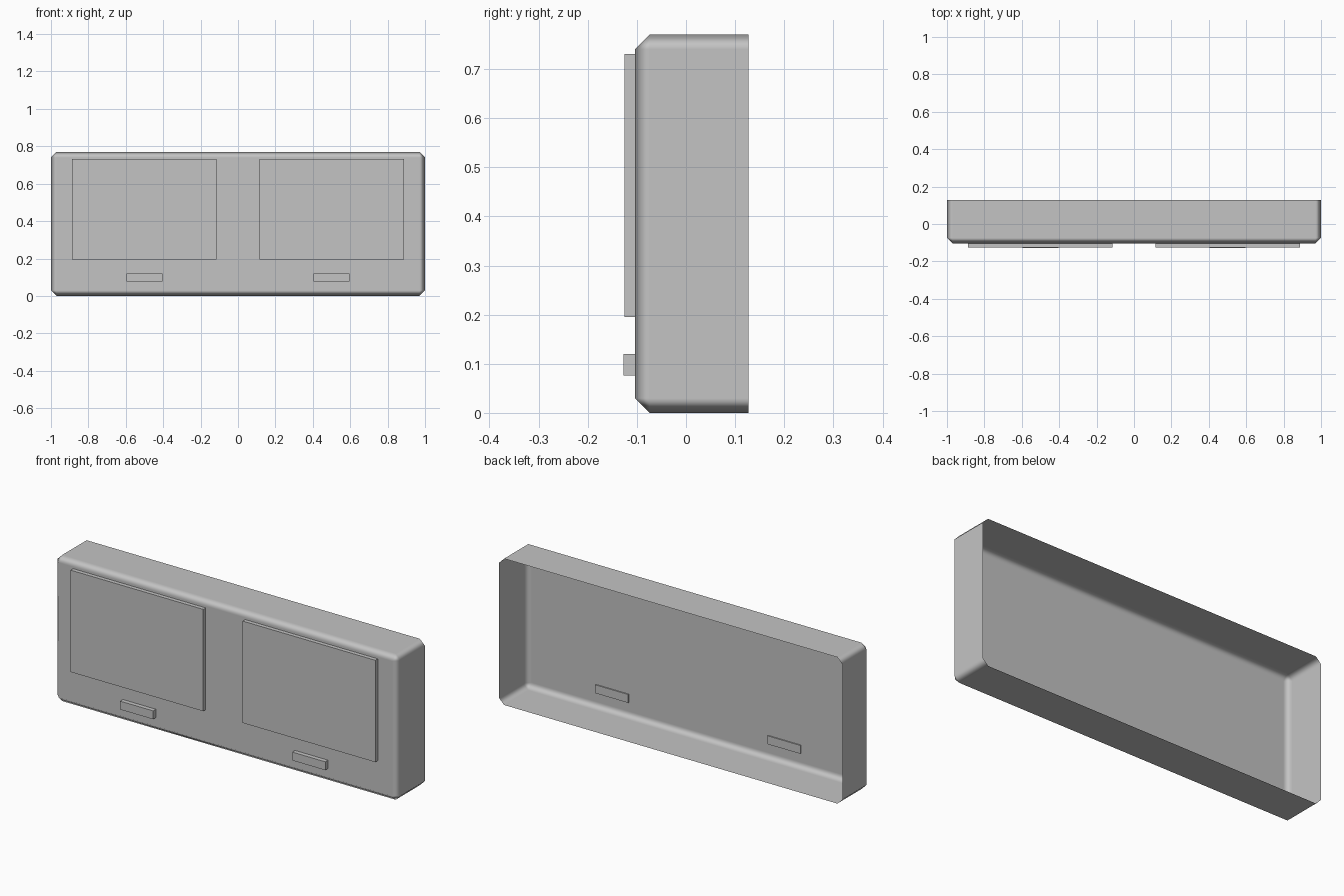
import bpy, bmesh

if "Cube" in bpy.data.objects:
    bpy.data.objects.remove(bpy.data.objects["Cube"])

grey = bpy.data.materials.new("plain grey")
grey.diffuse_color = (0.55, 0.55, 0.55, 1)
grey.use_nodes = True
grey.node_tree.nodes["Principled BSDF"].inputs["Base Color"].default_value = grey.diffuse_color

W, H, C = 1.0, 0.77, 0.03            # half width, height, chamfer
BACK, FRONT = 0.127, -0.104


def add_object(name, bm):
    bmesh.ops.recalc_face_normals(bm, faces=bm.faces)
    mesh = bpy.data.meshes.new(name)
    bm.to_mesh(mesh)
    bm.free()
    mesh.materials.append(grey)
    ob = bpy.data.objects.new(name, mesh)
    bpy.context.collection.objects.link(ob)
    return ob


def box(name, x0, x1, y0, y1, z0, z1):
    bm = bmesh.new()
    bmesh.ops.create_cube(bm, size=1)
    for v in bm.verts:
        v.co.x = x1 if v.co.x > 0 else x0
        v.co.y = y1 if v.co.y > 0 else y0
        v.co.z = z1 if v.co.z > 0 else z0
    return add_object(name, bm)


# Thin shell, open at the back, with chamfered front and corner edges
bm = bmesh.new()
octagon = [(-W + C, 0), (W - C, 0), (W, C), (W, H - C),
           (W - C, H), (-W + C, H), (-W, H - C), (-W, C)]
rect = [(-W + C, C), (W - C, C), (W - C, H - C), (-W + C, H - C)]
back = [bm.verts.new((x, BACK, z)) for x, z in octagon]
mid = [bm.verts.new((x, FRONT + C, z)) for x, z in octagon]
face = [bm.verts.new((x, FRONT, z)) for x, z in rect]
front_face = bm.faces.new(face)
for i in range(8):
    j = (i + 1) % 8
    bm.faces.new((back[i], back[j], mid[j], mid[i]))
for k in range(4):
    n = (k + 1) % 4
    bm.faces.new((mid[2 * k], mid[2 * k + 1], face[n], face[k]))
    bm.faces.new((mid[2 * k + 1], mid[(2 * k + 2) % 8], face[n]))
shell = add_object("cabinet_shell", bm)
# make sure the front face points to -y
if min(p.normal.y for p in shell.data.polygons) > -0.9:
    shell.data.flip_normals()
# soft shading over the chamfers, flat large faces
for p in shell.data.polygons:
    p.use_smooth = True
wn = shell.modifiers.new("weighted normals", 'WEIGHTED_NORMAL')
wn.weight = 100

# Raised panels and small handles on both sides
for side, s in (("left", -1), ("right", 1)):
    xs = sorted((s * 0.115, s * 0.887))
    box(side + "_panel", xs[0], xs[1], -0.125, FRONT, 0.195, 0.731)
    xs = sorted((s * 0.405, s * 0.597))
    box(side + "_handle", xs[0], xs[1], -0.127, FRONT + 0.006, 0.076, 0.12)
